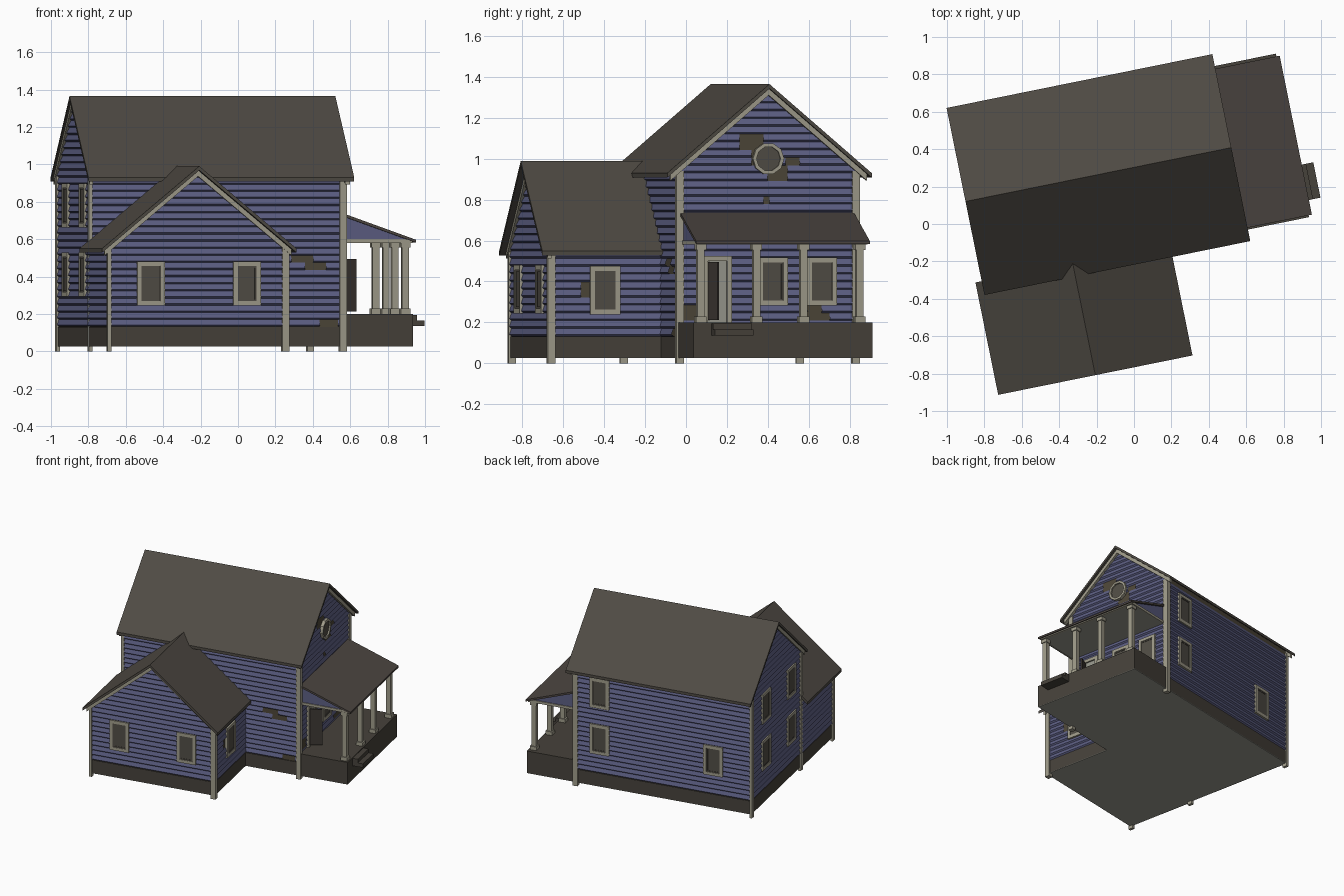
import bpy, bmesh, math

if "Cube" in bpy.data.objects:
    bpy.data.objects.remove(bpy.data.objects["Cube"])

ANGLE = math.radians(11.45)   # whole house is turned on its plot


def material(name, r, g, b):
    m = bpy.data.materials.new(name)
    m.diffuse_color = (r, g, b, 1)
    m.use_nodes = True
    m.node_tree.nodes["Principled BSDF"].inputs["Base Color"].default_value = m.diffuse_color
    return m


BLUE = material("blue_siding", .107, .112, .225)
TRIM = material("cream_trim", .350, .330, .255)
ROOF = material("brown_grey_roof", .078, .069, .057)
PORCH_ROOF = material("porch_roof_brown", .074, .062, .054)
STONE = material("dark_foundation", .062, .054, .043)
BACK = material("bare_wood", .074, .062, .040)
GLASS = material("dark_glass", .082, .074, .060)
GREY = material("pale_grey", .310, .310, .265)
DOOR = material("door_brown", .048, .040, .034)


def make(name, verts, faces, mats, idx=None, fix=True):
    me = bpy.data.meshes.new(name)
    me.from_pydata(verts, [], faces)
    for m in mats:
        me.materials.append(m)
    if idx:
        me.polygons.foreach_set("material_index", idx)
    if fix:
        bm = bmesh.new()
        bm.from_mesh(me)
        bmesh.ops.recalc_face_normals(bm, faces=bm.faces)
        bm.to_mesh(me)
        bm.free()
    ob = bpy.data.objects.new(name, me)
    ob.rotation_euler.z = ANGLE
    bpy.context.collection.objects.link(ob)
    return ob


BOX = [(0, 1, 3, 2), (4, 6, 7, 5), (0, 4, 5, 1), (2, 3, 7, 6), (0, 2, 6, 4), (1, 5, 7, 3)]


def boxes(name, specs, mats):
    """specs: (x0,x1,y0,y1,z0,z1[,material index])"""
    v, f, idx = [], [], []
    for s in specs:
        n = len(v)
        v += [(x, y, z) for x in s[0:2] for y in s[2:4] for z in s[4:6]]
        f += [tuple(n + i for i in q) for q in BOX]
        idx += [s[6] if len(s) > 6 else 0] * 6
    return make(name, v, f, mats, idx)


def prism(name, profile, axis, d0, d1, mat):
    """Extrude a (side, z) profile along local x or y."""
    n = len(profile)
    v = [(d, s, z) if axis == 'x' else (s, d, z) for d in (d0, d1) for s, z in profile]
    f = [tuple(range(n)), tuple(range(n, 2 * n))]
    f += [(i, (i + 1) % n, n + (i + 1) % n, n + i) for i in range(n)]
    return make(name, v, f, [mat])


def chevron(c, w, apex, slope, t):
    e = apex - w * slope
    return [(c - w, e), (c, apex), (c + w, e), (c + w, e - t), (c, apex - t), (c - w, e - t)]


def at(wall, s, z, n):
    (ox, oy), (dx, dy) = wall[:2]
    return (ox + dx * s + dy * n, oy + dy * s - dx * n, z)


# walls: origin, direction, length (outside is right of the direction)
X0, X1, Y0, Y1 = -.83, .545, -.145, .739
WX0, WX1, WY = -.84, .12, -.70
FRONT = ((X0, Y0), (1, 0), X1 - X0)
RIGHT = ((X1, Y0), (0, 1), Y1 - Y0)
BACKW = ((X1, Y1), (-1, 0), X1 - X0)
LEFT = ((X0, Y1), (0, -1), Y1 - Y0)
W_FRONT = ((WX0, WY), (1, 0), WX1 - WX0)
W_RIGHT = ((WX1, WY), (0, 1), Y0 - WY)
W_LEFT = ((WX0, Y0), (0, -1), Y0 - WY)
M_APEX, M_SL, W_APEX, W_SL, T = 1.365, .853, .990, .83, .022
MC, WC = .297, -.363


def siding(name, wall, top, slope=None, missing=(), pitch=.038):
    """Lapped boards; gables narrow with height, missing boards show bare wood."""
    L, v, f = wall[2], [], []
    z = .132
    while z + pitch * .74 < top:
        zt = z + pitch
        half = [min(L / 2, max(0, top - q) / slope) if slope else L / 2 for q in (z, zt)]
        cuts = [(0, 0)]
        for a, b, za, zb in sorted(missing):
            if za < (z + zt) / 2 < zb:
                cuts.append((a, b))
        cuts.append((L, L))
        for (_, a), (b, _) in zip(cuts, cuts[1:]):
            n = len(v)
            lo = [max(a, L / 2 - h) for h in half]
            hi = [min(b, L / 2 + h) for h in half]
            if hi[0] <= lo[0] or hi[1] < lo[1]:
                continue
            zl = z + .009    # lower lip of the board, undercut below it
            v += [at(wall, lo[0], z, .002), at(wall, hi[0], z, .002), at(wall, lo[0], zl, .012),
                  at(wall, hi[0], zl, .012), at(wall, lo[1], zt, .002), at(wall, hi[1], zt, .002)]
            f += [(n, n + 1, n + 3, n + 2), (n + 2, n + 3, n + 5, n + 4)]
        z += pitch
    make(name, v, f, [BLUE], fix=False)


def wall_boxes(name, wall, specs, mats):
    """specs: (s0,s1,z0,z1,n0,n1,material index) in wall coordinates"""
    out = []
    for s0, s1, z0, z1, n0, n1, m in specs:
        p, q = at(wall, s0, z0, n0), at(wall, s1, z1, n1)
        out.append((min(p[0], q[0]), max(p[0], q[0]), min(p[1], q[1]), max(p[1], q[1]), z0, z1, m))
    return boxes(name, out, mats)


def window(name, wall, s, z, w=.15, h=.235, b=.024):
    w, h = w / 2, h / 2
    spec = [(s - w + .005, s + w - .005, z - h + .005, z + h - .005, 0, .0125, 1)]
    for k, c, n, m in ((0, b, .019, 0), (b, .009, .015, 1)):   # casing, then thin sash
        l, r, lo, hi = s - w + k, s + w - k, z - h + k, z + h - k
        spec += [(l, l + c, lo, hi, 0, n, m), (r - c, r, lo, hi, 0, n, m),
                 (l + c, r - c, lo, lo + c, 0, n, m), (l + c, r - c, hi - c, hi, 0, n, m)]
    wall_boxes(name, wall, spec, [TRIM, GLASS])


# bodies behind the siding
def body(c, lo, hi, apex, slope):
    top = lambda s: apex - T - abs(s - c) * slope
    return [(lo, .1), (hi, .1), (hi, top(hi)), (c, apex - T), (lo, top(lo))]


prism("main_body", body(MC, Y0, Y1, M_APEX, M_SL), 'x', X0, X1, BACK)
prism("wing_body", body(WC, WX0, WX1, W_APEX, W_SL), 'y', WY, Y0 + .02, BACK)
main_f = (X0 - .006, X1 + .006, Y0 - .006, Y1 + .006)
wing_f = (WX0 - .006, WX1 + .006, WY - .006, Y0 - .006)
deck_f = (X1 + .006, .924, -.15, .742)
boxes("foundation", [(*main_f, .029, .13), (*wing_f, .029, .13)], [STONE])
boxes("underside", [(*q, .025, .029) for q in (main_f, wing_f, deck_f)], [GREY])

# siding
siding("front_siding", FRONT, .955, missing=[(1.09, 1.21, .48, .51), (1.165, 1.28, .445, .475), (1.245, 1.345, .13, .17)])
siding("right_siding", RIGHT, M_APEX - T, M_SL, [
    (.30, .42, 1.04, 1.12), (.36, .42, .98, 1.04), (.44, .54, .90, .96), (.53, .60, .96, 1.0),
    (.02, .10, .2, .28), (.60, .75, .2, .24), (.64, .71, .24, .28), (.42, .45, .78, .82)])
siding("back_siding", BACKW, .955)
siding("left_siding", LEFT, M_APEX - T, M_SL)
siding("wing_front_siding", W_FRONT, W_APEX - T, W_SL)
siding("wing_right_siding", W_RIGHT, .565, missing=[(.15, .22, .32, .39)])
siding("wing_left_siding", W_LEFT, .565)

# roofs
prism("main_roof", chevron(MC, .51, M_APEX, M_SL, T), 'x', -.859, .591, ROOF)
prism("wing_roof", chevron(WC, .53, W_APEX, W_SL, T), 'y', -.751, -.138, ROOF)

# cream rake boards under the gables
for name, c, w, ap, sl, ax, d in (("right_rake", MC, .49, M_APEX, M_SL, 'x', (X1, .572)),
                                  ("left_rake", MC, .49, M_APEX, M_SL, 'x', (-.848, X0)),
                                  ("wing_rake", WC, .51, W_APEX, W_SL, 'y', (-.72, WY))):
    prism(name, chevron(c, w, ap - T, sl, .032), ax, *d, TRIM)

# corner posts reaching the ground, thinner on the left side
o, p = .016, .022
corners = [(X0, Y0, .94), (X1, Y0, .94), (X0, Y1, .94), (X1, Y1, .94), (WX0, WY, .56), (WX1, WY, .56)]
specs = []
for x, y, h in corners:
    sy = 1 if y > 0 else -1
    xs = (x - o, x + .005) if x < -.5 else (x - p, x + o)
    ys = sorted((y + sy * o, y - sy * p))
    specs.append((*xs, *ys, 0, h))
boxes("corner_posts", specs, [TRIM])

# windows
for i, s in enumerate((.465, .71)):
    window(f"porch_window_{i}", RIGHT, s, .40)
for i, s in enumerate((.22, .745)):
    window(f"wing_front_window_{i}", W_FRONT, s, .362)
window("wing_right_window", W_RIGHT, .27, .357)
for i, s in enumerate((.249, .704)):
    window(f"left_lower_window_{i}", LEFT, s, .41)
    window(f"left_upper_window_{i}", LEFT, s, .78)
window("back_upper_window", BACKW, .195, .765)
window("back_lower_window", BACKW, .195, .40)
window("back_far_window", BACKW, 1.085, .40)

# round gable window: ten-sided ring and pane
N = 10
ring = lambda r, n: [at(RIGHT, MC - Y0 + r * math.cos(math.tau * i / N), 1.0 + r * math.sin(math.tau * i / N), n)
                     for i in range(N)]
v = ring(.078, 0) + ring(.078, .024) + ring(.060, .024) + ring(.060, .013)
f = [(k * N + i, k * N + (i + 1) % N, (k + 1) * N + (i + 1) % N, (k + 1) * N + i) for k in range(3) for i in range(N)]
make("round_window", v, f + [tuple(range(3 * N, 4 * N))], [TRIM, GLASS], [0] * (3 * N) + [1])

# doorway and open door
wall_boxes("doorway", RIGHT, [(.12, .25, .2, .5, 0, .013, 1), (.115, .14, .2, .525, 0, .024, 0),
                              (.235, .26, .2, .525, 0, .024, 0), (.14, .235, .50, .525, 0, .024, 0)], [TRIM, GREY])
a, b = (.565, -.008), (.652, .024)
make("open_door", [(q[0] - k * .004, q[1] + k * .010, z) for q in (a, b) for k in (0, 1) for z in (.212, .495)],
     BOX, [DOOR])

# porch: deck, steps, columns, roof
boxes("porch_deck", [(*deck_f, .029, .2)], [STONE])
boxes("porch_steps", [(.915, .965, -.06, .133, .165, .195), (.915, 1.005, -.06, .133, .135, .165)], [STONE])
cols = []
for y in (-.108, .17, .405, .685):
    for r, z0, z1 in ((.026, .2, .228), (.018, .228, .555), (.025, .555, .585)):
        cols.append((.888 - r, .888 + r, y - r, y + r, z0, z1))
boxes("porch_columns", cols, [TRIM])
prism("porch_gable_fill", [(X1, .597), (.915, .597), (X1, .722)], 'y', -.126, .712, BLUE)
boxes("porch_ceiling", [(X1, .92, -.130, .716, .583, .597)], [GREY])
boxes("porch_beam", [(.905, .925, -.132, .718, .58, .6), (X1, .905, -.132, -.124, .58, .6),
                     (X1, .905, .710, .718, .58, .6)], [TRIM])
prism("porch_roof", [(X1, .738), (.942, .597), (.942, .582), (X1, .722)], 'y', -.14, .727, PORCH_ROOF)
